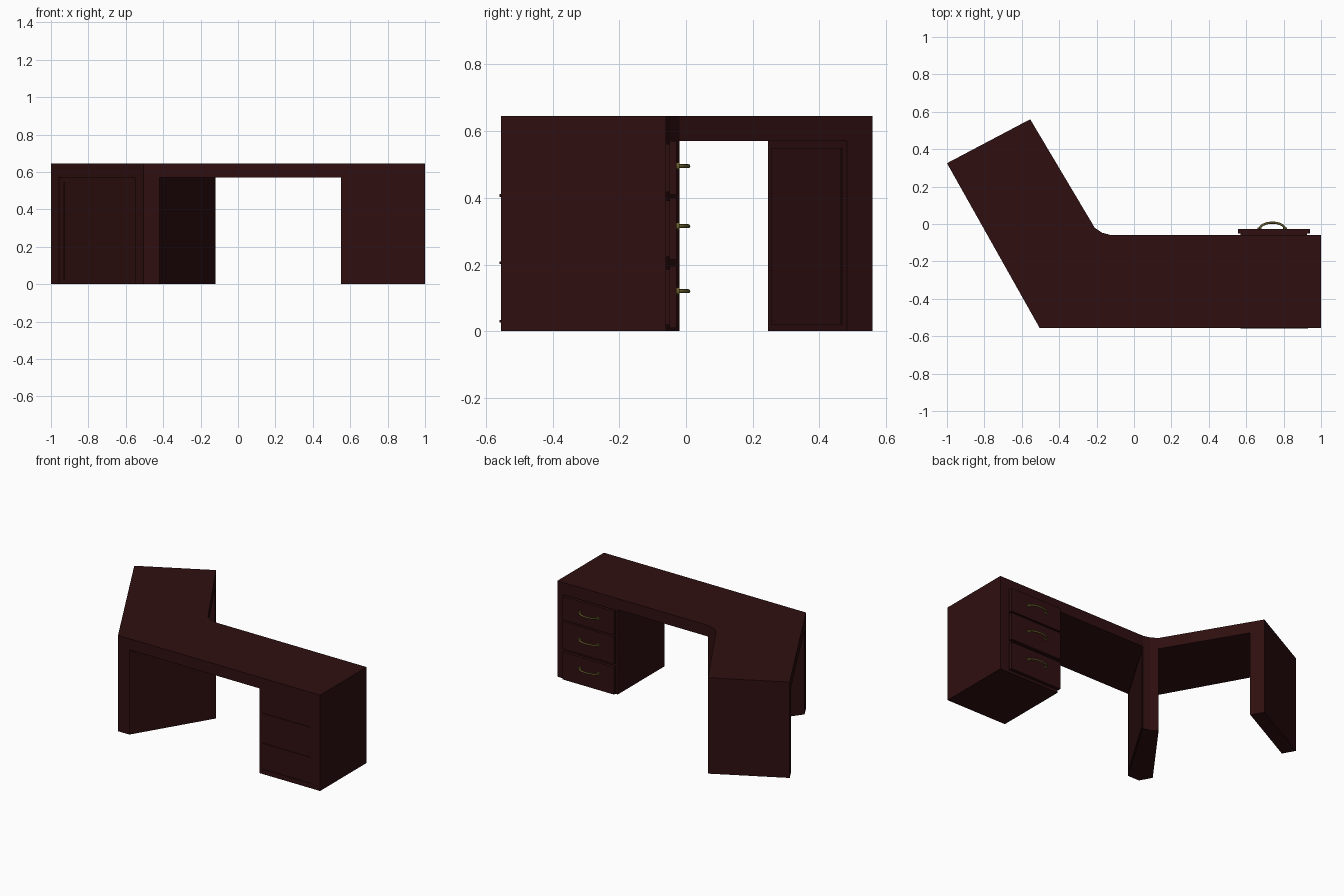
import bpy, bmesh, math
from mathutils import Vector

cube = bpy.data.objects.get("Cube")
if cube:
    bpy.data.objects.remove(cube, do_unlink=True)


def material(name, rgb, rough):
    m = bpy.data.materials.new(name)
    m.use_nodes = True
    m.diffuse_color = (*rgb, 1)
    bsdf = m.node_tree.nodes["Principled BSDF"]
    bsdf.inputs["Base Color"].default_value = (*rgb, 1)
    bsdf.inputs["Roughness"].default_value = rough
    return m


WOOD = material("dark mahogany", (0.028, 0.0047, 0.005), 0.6)
BRASS = material("aged brass", (0.14, 0.11, 0.025), 0.5)


def prism(name, outline, z0, z1, mat=WOOD):
    """Extrude a plan outline from z0 up to z1."""
    bm = bmesh.new()
    face = bm.faces.new([bm.verts.new((x, y, z0)) for x, y in outline])
    up = bmesh.ops.extrude_face_region(bm, geom=[face])["geom"]
    verts = [g for g in up if isinstance(g, bmesh.types.BMVert)]
    bmesh.ops.translate(bm, verts=verts, vec=(0, 0, z1 - z0))
    bmesh.ops.recalc_face_normals(bm, faces=bm.faces)
    me = bpy.data.meshes.new(name)
    bm.to_mesh(me)
    bm.free()
    me.materials.append(mat)
    ob = bpy.data.objects.new(name, me)
    bpy.context.collection.objects.link(ob)
    return ob


def box(name, x0, x1, y0, y1, z0, z1):
    return prism(name, [(x0, y0), (x1, y0), (x1, y1), (x0, y1)], z0, z1)


def panel(name, a, b, margin, z0, z1, thick=0.004):
    """Thin raised panel on the right-hand side of the line a to b."""
    d = (b - a).normalized()
    n = Vector((d.y, -d.x)) * thick
    a, b = a + d * margin, b - d * margin
    return prism(name, [a, b, b + n, a + n], z0, z1)


UNDER, TOP = 0.57, 0.645
outer = Vector((-0.505, -0.555))
end_out = Vector((-1, 0.325))
end_in = Vector((-0.555, 0.56))
bend = [(-0.12, -0.06), (-0.17, -0.047), (-0.21, -0.02)]

# Angled desktop
prism("desktop", [outer, (1, -0.555), (1, -0.06), *bend, end_in, end_out], UNDER, TOP)

# Leg under the bend
prism("corner_leg", [outer, (-0.42, -0.555), *bend, (-0.548, -0.478)], 0, UNDER)
panel("corner_leg_panel", Vector((-0.42, -0.555)), Vector(bend[0]), 0.03, 0.02, 0.55)

# Leg at the end of the wing
wing = (outer - end_out).normalized()
inner = (Vector(bend[2]) - end_in).normalized()
leg_out, leg_in = end_out + wing * 0.09, end_in + inner * 0.09
prism("end_leg", [end_out, leg_out, leg_in, end_in], 0, UNDER)
panel("end_leg_panel", leg_out, leg_in, 0.03, 0.02, 0.55)

# Drawer cabinet
box("cabinet", 0.55, 1, -0.555, -0.06, 0, UNDER)
for i, z in enumerate((0.03, 0.205, 0.407)):
    box(f"cabinet_rail_{i + 1}", 0.57, 0.93, -0.559, -0.555, z - 0.004, z + 0.004)


def handle(name, z):
    """Bowed pull with a round foot at each end."""
    cu = bpy.data.curves.new(name, "CURVE")
    cu.dimensions = "3D"
    cu.bevel_depth = 0.006
    cu.bevel_resolution = 2
    cu.use_fill_caps = True
    steps = 16
    sp = cu.splines.new("POLY")
    sp.points.add(steps)
    for i, p in enumerate(sp.points):
        t = math.pi * i / steps
        p.co = (0.74 - 0.068 * math.cos(t), -0.028 + 0.035 * math.sin(t), z, 1)
    cu.materials.append(BRASS)
    ob = bpy.data.objects.new(name, cu)
    bpy.context.collection.objects.link(ob)
    for side, label in ((-1, "right"), (1, "left")):
        bpy.ops.mesh.primitive_cylinder_add(
            vertices=12, radius=0.011, depth=0.01,
            location=(0.74 + side * 0.068, -0.025, z), rotation=(math.pi / 2, 0, 0))
        foot = bpy.context.object
        foot.name = f"{name}_{label}_foot"
        foot.data.materials.append(BRASS)
        bpy.ops.object.shade_smooth_by_angle()


# Drawers: narrow box behind a wider front, each with a handle
drawers = (("bottom", 0.01, 0.195, 0.12), ("middle", 0.215, 0.4, 0.315),
           ("top", 0.41, 0.57, 0.495))
for label, z0, z1, grip in drawers:
    box(f"{label}_drawer_box", 0.57, 0.925, -0.06, -0.05, z0 + 0.008, z1 - 0.008)
    box(f"{label}_drawer_front", 0.555, 0.94, -0.05, -0.028, z0, z1)
    handle(f"{label}_handle", grip)
